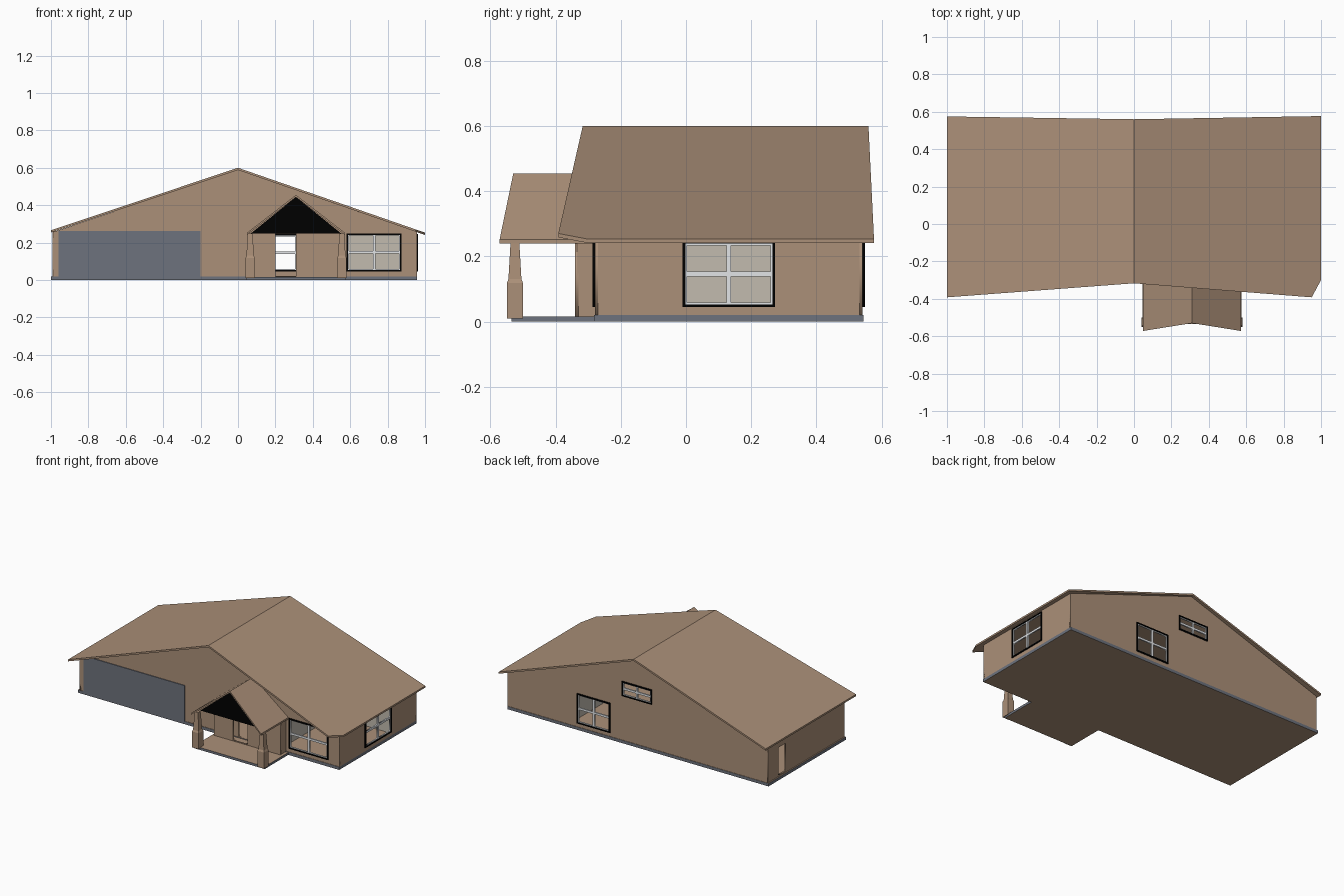
import bpy, bmesh
from math import pi
from mathutils import Vector

if "Cube" in bpy.data.objects:
    bpy.data.objects.remove(bpy.data.objects["Cube"])


def material(name, rgb):
    m = bpy.data.materials.new(name)
    m.diffuse_color = (*rgb, 1)
    m.use_nodes = True
    m.node_tree.nodes["Principled BSDF"].inputs["Base Color"].default_value = m.diffuse_color
    return m


BROWN = material("warm brown", (0.41, 0.28, 0.19))
SLATE = material("slate grey", (0.155, 0.17, 0.205))
BLACK = material("black trim", (0.0, 0.0, 0.0))
SASH = material("pale sash", (0.76, 0.78, 0.8))
PALE = material("pale interior", (0.54, 0.5, 0.43))


def finish(name, bm, *mats):
    bmesh.ops.recalc_face_normals(bm, faces=bm.faces)
    me = bpy.data.meshes.new(name)
    bm.to_mesh(me)
    bm.free()
    for m in mats:
        me.materials.append(m)
    ob = bpy.data.objects.new(name, me)
    bpy.context.collection.objects.link(ob)
    return ob


def box(name, lo, hi, *mats):
    bm = bmesh.new()
    lo, hi = Vector(lo), Vector(hi)
    for v in bmesh.ops.create_cube(bm, size=1)["verts"]:
        v.co = Vector((lo[i] + (v.co[i] + 0.5) * (hi[i] - lo[i]) for i in range(3)))
    return finish(name, bm, *mats)


def rect(a, b, c, d):
    return [(a, c), (b, c), (b, d), (a, d)]


def panel(name, axis, pos, outline, holes, mat, thick=0.01):
    """Upright plate with holes; axis 'y' faces front/back, axis 'x' faces a side."""
    cu = bpy.data.curves.new(name, 'CURVE')
    cu.dimensions, cu.fill_mode, cu.extrude = '2D', 'BOTH', thick / 2
    for loop in [outline] + holes:
        sp = cu.splines.new('POLY')
        sp.points.add(len(loop) - 1)
        for p, (u, z) in zip(sp.points, loop):
            p.co = (u, z, 0, 1)
        sp.use_cyclic_u = True
    cu.materials.append(mat)
    ob = bpy.data.objects.new(name, cu)
    bpy.context.collection.objects.link(ob)
    if axis == 'y':
        ob.location, ob.rotation_euler = (0, pos, 0), (pi / 2, 0, 0)
    else:
        ob.location, ob.rotation_euler = (pos, 0, 0), (pi / 2, 0, pi / 2)
    bpy.ops.object.select_all(action='DESELECT')
    bpy.context.view_layer.objects.active = ob
    ob.select_set(True)
    bpy.ops.object.convert(target='MESH')
    return bpy.context.object


def window(name, axis, pos, a, b, c, d):
    """Black surround, pale sash and four open lights."""
    t, s, h = 0.008, 0.013, 0.007
    panel(name + "_surround", axis, pos, rect(a, b, c, d),
          [rect(a + t, b - t, c + t, d - t)], BLACK, 0.018)
    mu, mz = (a + b) / 2, (c + d) / 2
    lights = [rect(u0, u1, z0, z1)
              for u0, u1 in ((a + s, mu - h), (mu + h, b - s))
              for z0, z1 in ((c + s, mz - h), (mz + h, d - s))]
    panel(name + "_sash", axis, pos, rect(a + t, b - t, c + t, d - t), lights, SASH, 0.009)


def roof(name, slopes, drop=0.012):
    """Sloping polygons joined at the ridge and thickened downward."""
    bm = bmesh.new()
    for pts in slopes:
        bm.faces.new([bm.verts.new(p) for p in pts])
    bmesh.ops.remove_doubles(bm, verts=bm.verts, dist=1e-4)
    ext = bmesh.ops.extrude_face_region(bm, geom=bm.faces[:], use_keep_orig=True)
    for g in ext["geom"]:
        if isinstance(g, bmesh.types.BMVert):
            g.co.z -= drop
    return finish(name, bm, BROWN)


# Foundation and porch slab: slate edges, brown top and bottom
for nm, lo, hi in (("foundation", (-1, -0.283, 0), (0.957, 0.545, 0.02)),
                   ("porch_slab", (0.045, -0.535, 0), (0.575, -0.283, 0.016))):
    slab = box(nm, lo, hi, BROWN, SLATE)
    for f in slab.data.polygons:
        f.material_index = int(abs(f.normal.z) < 0.5)

# Openings, as (u0, u1, z0, z1)
FRONT_WIN = (0.58, 0.875, 0.045, 0.25)
BACK_WIN = (0.187, 0.435, 0.045, 0.247)
ATTIC_WIN = (-0.125, 0.1, 0.32, 0.42)
SIDE_WIN = (-0.01, 0.273, 0.045, 0.247)
ENTRY = (0.2, 0.31, 0.02, 0.248)
SIDE_DOOR = (0.345, 0.43, 0.025, 0.22)


def hole(o, m=0.004):
    return rect(o[0] + m, o[1] - m, o[2] + m, o[3] - m)


# Outer walls with gable ends
gable = [(-0.99, 0.02), (0.957, 0.02), (0.957, 0.256), (0, 0.59), (-0.99, 0.256)]
panel("front_wall", 'y', -0.275, gable, [hole(FRONT_WIN), hole(ENTRY, 0.001)], BROWN)
panel("back_wall", 'y', 0.537, gable, [hole(BACK_WIN), hole(ATTIC_WIN)], BROWN)
panel("right_wall", 'x', 0.952, rect(-0.28, 0.54, 0.02, 0.26), [hole(SIDE_WIN)], BROWN)
panel("left_wall", 'x', -0.987, rect(-0.28, 0.54, 0.02, 0.26), [hole(SIDE_DOOR)], BROWN)

# Windows
window("front_window", 'y', -0.278, *FRONT_WIN)
window("back_window", 'y', 0.54, *BACK_WIN)
window("attic_window", 'y', 0.54, *ATTIC_WIN)
window("right_window", 'x', 0.954, *SIDE_WIN)

# Garage door plate
box("garage_door", (-0.96, -0.285, 0.02), (-0.2, -0.279, 0.262), SLATE)

# Interior ceiling and partitions
box("ceiling", (-0.98, -0.27, 0.257), (0.947, 0.53, 0.262), BROWN)
box("side_partition", (0.5, -0.27, 0.02), (0.51, 0.53, 0.257), PALE)
box("rear_partition", (0.51, 0.3, 0.02), (0.947, 0.31, 0.257), PALE)
box("garage_partition", (-0.2, -0.27, 0.02), (-0.19, 0.53, 0.257), BROWN)

# Entry bay behind the porch
panel("entry_wall", 'y', -0.335, rect(0.06, 0.555, 0.012, 0.25), [hole(ENTRY, 0)], BROWN)
for nm, x in (("entry_left_side", 0.065), ("entry_right_side", 0.55)):
    panel(nm, 'x', x, rect(-0.335, -0.275, 0.012, 0.25), [], BROWN)

# Main roof
roof("main_roof", [
    [(0, -0.317, 0.6), (0, 0.56, 0.6), (-1, 0.575, 0.266), (-1, -0.392, 0.266)],
    [(0, 0.56, 0.6), (0, -0.317, 0.6), (0.95, -0.392, 0.2705), (1, -0.3, 0.253), (1, 0.577, 0.253)],
])

# Porch roof and its dark gable
roof("porch_roof", [
    [(0.31, -0.53, 0.455), (0.31, -0.278, 0.455), (0.047, -0.278, 0.252), (0.047, -0.572, 0.252)],
    [(0.31, -0.278, 0.455), (0.31, -0.53, 0.455), (0.573, -0.572, 0.252), (0.573, -0.278, 0.252)],
])
panel("porch_gable", 'y', -0.5, [(0.07, 0.25), (0.55, 0.25), (0.31, 0.444)], [], BLACK, 0.008)

# Porch columns: square pier with a tapered shaft
for nm, x in (("left_column", 0.065), ("right_column", 0.555)):
    bm = bmesh.new()
    rings = []
    for z, r in ((0.01, 0.025), (0.118, 0.025), (0.13, 0.02), (0.25, 0.013)):
        rings.append([bm.verts.new((x + sx * r, -0.525 + sy * r, z))
                      for sx, sy in ((-1, -1), (1, -1), (1, 1), (-1, 1))])
    for a, b in zip(rings, rings[1:]):
        for i in range(4):
            j = (i + 1) % 4
            bm.faces.new((a[i], a[j], b[j], b[i]))
    bm.faces.new(rings[0])
    bm.faces.new(rings[-1])
    finish(nm, bm, BROWN)
